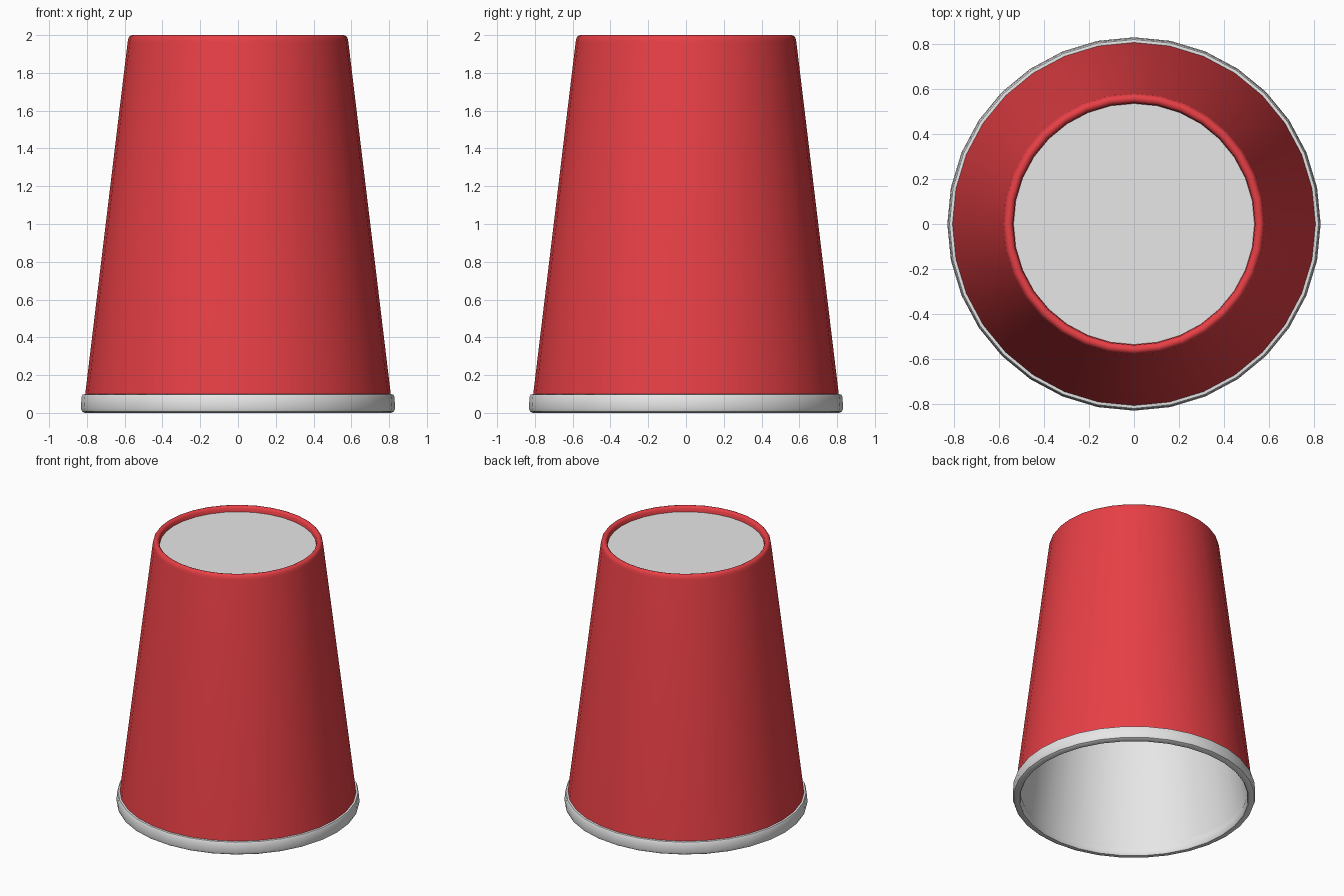
import bpy, bmesh, math

if "Cube" in bpy.data.objects:
    bpy.data.objects.remove(bpy.data.objects["Cube"])

SEG = 32

def material(name, rgb):
    m = bpy.data.materials.new(name)
    m.diffuse_color = (*rgb, 1)
    m.use_nodes = True
    m.node_tree.nodes["Principled BSDF"].inputs["Base Color"].default_value = m.diffuse_color
    return m

red = material("red", (0.80, 0.05, 0.06))
white = material("off_white", (0.80, 0.80, 0.80))

def lathe(name, profile, mat, closed=False):
    """Revolve (radius, z) points, listed upward on the outside, around z."""
    bm = bmesh.new()
    rings = []
    for r, z in profile:
        if r == 0:
            rings.append([bm.verts.new((0, 0, z))] * SEG)
        else:
            rings.append([bm.verts.new((r * math.cos(2 * math.pi * i / SEG),
                                        r * math.sin(2 * math.pi * i / SEG), z))
                          for i in range(SEG)])
    pairs = list(zip(rings, rings[1:]))
    if closed:
        pairs.append((rings[-1], rings[0]))
    for a, b in pairs:
        for i in range(SEG):
            j = (i + 1) % SEG
            bm.faces.new(list(dict.fromkeys((a[i], a[j], b[j], b[i]))))
    me = bpy.data.meshes.new(name)
    bm.to_mesh(me)
    bm.free()
    me.materials.append(mat)
    ob = bpy.data.objects.new(name, me)
    bpy.context.collection.objects.link(ob)
    bpy.ops.object.select_all(action='DESELECT')
    ob.select_set(True)
    bpy.context.view_layer.objects.active = ob
    bpy.ops.object.shade_smooth_by_angle(angle=math.radians(40))
    return ob

# Red tapered sleeve with a rounded fold over the top edge
lathe("cup_sleeve", [(0.81, 0.09), (0.584, 1.965), (0.580, 1.985), (0.572, 1.996),
                     (0.560, 2.0), (0.548, 1.996), (0.540, 1.985), (0.537, 1.955)], red)

# Pale inner wall and recessed base disc (the cup stands upside down)
lathe("cup_lining", [(0.0, 1.96), (0.537, 1.96)][::-1], white)
lathe("cup_interior", [(0.0, 1.95), (0.537, 1.95), (0.785, 0.05)], white)

# Rolled lip around the mouth
lathe("rolled_lip", [(0.785, 0.0), (0.812, 0.0), (0.826, 0.008), (0.832, 0.025),
                     (0.828, 0.085), (0.822, 0.097), (0.805, 0.1), (0.785, 0.09),
                     (0.776, 0.05), (0.778, 0.01)], white, closed=True)
